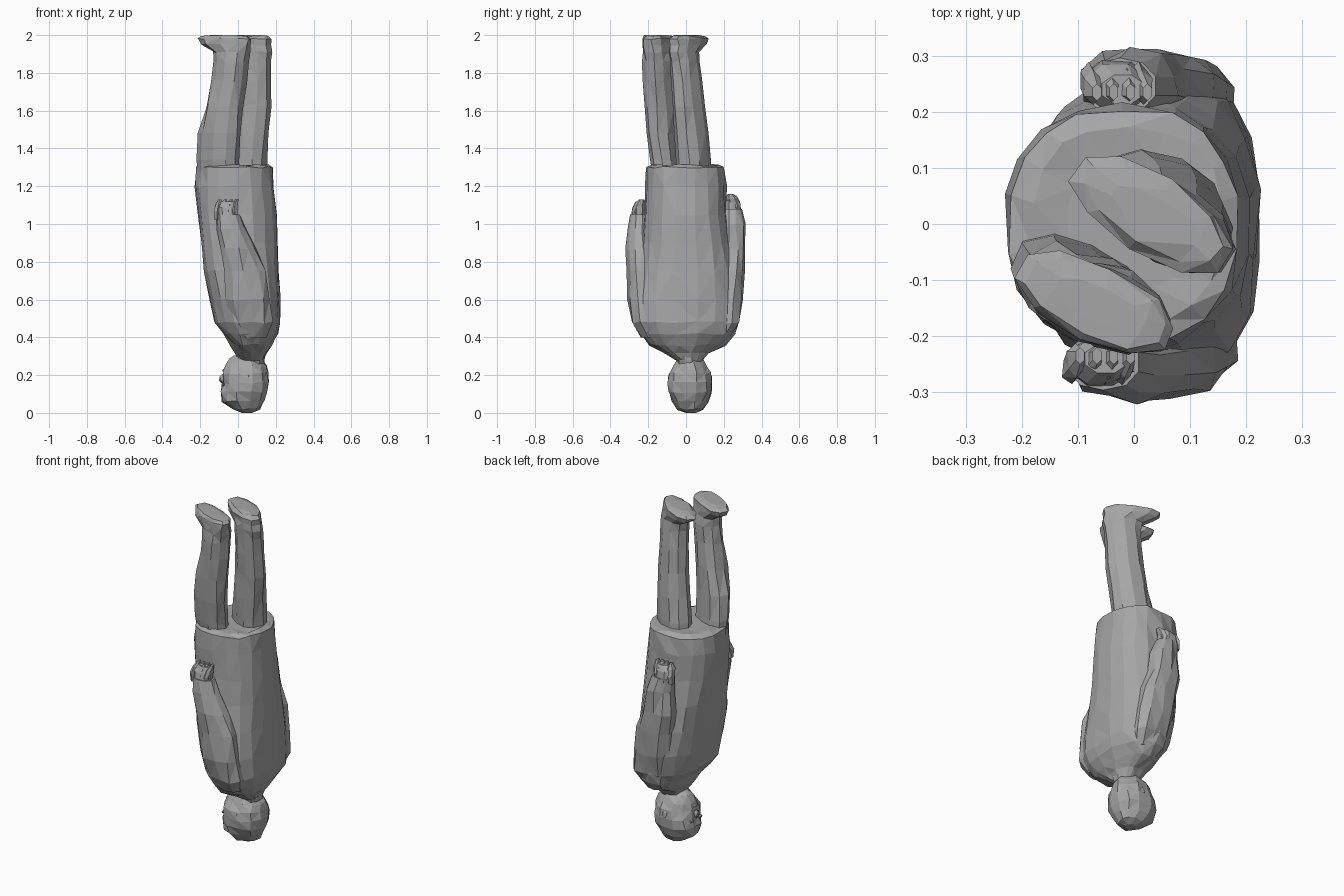
import bpy, bmesh, math, random
from mathutils import Vector
random.seed(4)

grey = bpy.data.materials.new("dark grey")
grey.diffuse_color = (0.38, 0.38, 0.38, 1)


def finish(name, bm):
    """Turn a bmesh into a named flat-shaded object."""
    bmesh.ops.recalc_face_normals(bm, faces=bm.faces)
    me = bpy.data.meshes.new(name)
    bm.to_mesh(me)
    bm.free()
    me.materials.append(grey)
    ob = bpy.data.objects.new(name, me)
    bpy.context.collection.objects.link(ob)


def loft(name, rings, n=12, power=2.0, jitter=0.004):
    """Skin oval rings (x, y, z, rx, ry, turn in degrees) and cap both ends."""
    bm = bmesh.new()
    loops = []
    for i, (x, y, z, rx, ry, turn) in enumerate(rings):
        t = math.radians(turn)
        loop = []
        for k in range(n):
            a = 2 * math.pi * (k + 0.5) / n
            c, s = math.cos(a), math.sin(a)
            u = rx * math.copysign(abs(c) ** (2 / power), c)
            v = ry * math.copysign(abs(s) ** (2 / power), s)
            j = jitter if 0 < i < len(rings) - 1 else 0
            loop.append(bm.verts.new((
                x + u * math.cos(t) - v * math.sin(t) + random.uniform(-j, j),
                y + u * math.sin(t) + v * math.cos(t) + random.uniform(-j, j),
                min(2.0, z + random.uniform(-j, j)))))
        loops.append(loop)
    for a, b in zip(loops, loops[1:]):
        for k in range(n):
            m = (k + 1) % n
            bm.faces.new((a[k], a[m], b[m], b[k]))
    bm.faces.new(loops[0][::-1])
    bm.faces.new(loops[-1])
    bmesh.ops.triangulate(bm, faces=[f for f in bm.faces if len(f.verts) == 4])
    finish(name, bm)


def box_rings(rows):
    """Turn (z, x0, x1, y0, y1) extents into rings."""
    return [((a + b) / 2, (c + d) / 2, z, (b - a) / 2, (d - c) / 2, 0)
            for z, a, b, c, d in rows]


def blob(name, loc, scale):
    """Small faceted ellipsoid."""
    bm = bmesh.new()
    bmesh.ops.create_icosphere(bm, subdivisions=1, radius=1)
    for v in bm.verts:
        v.co = Vector(loc) + Vector([p * s for p, s in zip(v.co, scale)])
    finish(name, bm)


# Coat, shoulders at the bottom and hem at the top with a shallow cap
loft("coat", box_rings([
    (0.27, 0.01, 0.13, -0.04, 0.08),
    (0.32, -0.02, 0.15, -0.11, 0.12),
    (0.36, -0.04, 0.175, -0.20, 0.21),
    (0.42, -0.08, 0.21, -0.25, 0.255),
    (0.48, -0.125, 0.23, -0.275, 0.275),
    (0.60, -0.155, 0.225, -0.28, 0.28),
    (0.75, -0.18, 0.215, -0.262, 0.265),
    (0.90, -0.20, 0.208, -0.238, 0.238),
    (1.05, -0.215, 0.203, -0.22, 0.215),
    (1.20, -0.228, 0.193, -0.215, 0.212),
    (1.30, -0.22, 0.186, -0.21, 0.205),
    (1.312, -0.18, 0.16, -0.18, 0.175),
    (1.31, -0.12, 0.10, -0.12, 0.12)]), 18, 2.4, 0.006)

# Neck and head
loft("neck", box_rings([
    (0.22, 0.0, 0.13, -0.04, 0.08), (0.28, 0.0, 0.14, -0.05, 0.08),
    (0.34, -0.01, 0.15, -0.07, 0.09)]), 10)
loft("head", box_rings([
    (0.0, 0.02, 0.075, 0.0, 0.055),
    (0.02, -0.03, 0.115, -0.045, 0.09),
    (0.06, -0.085, 0.145, -0.075, 0.118),
    (0.11, -0.10, 0.162, -0.093, 0.138),
    (0.16, -0.085, 0.167, -0.098, 0.143),
    (0.21, -0.08, 0.163, -0.093, 0.133),
    (0.25, -0.07, 0.15, -0.065, 0.11),
    (0.285, -0.05, 0.125, -0.04, 0.085),
    (0.305, -0.02, 0.06, -0.01, 0.05)]), 12, 2.2, 0.006)

# Face and ears
blob("nose", (-0.083, 0.02, 0.18), (0.02, 0.017, 0.025))
blob("lips", (-0.072, 0.02, 0.225), (0.012, 0.032, 0.01))
for s in (-1, 1):
    blob("eye", (-0.08, 0.02 + s * 0.04, 0.15), (0.01, 0.018, 0.01))
    blob("ear", (0.05, 0.022 + s * 0.106, 0.18), (0.022, 0.012, 0.03))

# Sleeves tapering into hands with close-set fingers
for s, lift, shift in ((-1, 0, 0), (1, 0.03, 0.03)):
    loft("sleeve", [
        (0.085, s * 0.18, 0.40, 0.07, 0.06, 0),
        (0.075, s * 0.215, 0.48, 0.115, 0.070, 0),
        (0.055, s * 0.232, 0.60, 0.12, 0.072, 0),
        (0.035, s * 0.24, 0.75, 0.115, 0.073, 0),
        (0.0, s * 0.247, 0.87, 0.10, 0.067, 0),
        (-0.035 + shift, s * 0.248, 0.97 + lift, 0.08, 0.06, 0),
        (-0.055 + shift, s * 0.246, 1.05 + lift, 0.066, 0.05, 0)], 10, 2.2, 0.009)
    loft("hand", [
        (-0.05 + shift, s * 0.248, 0.96 + lift, 0.055, 0.04, 0),
        (-0.06 + shift, s * 0.248, 1.04 + lift, 0.064, 0.046, 0),
        (-0.06 + shift, s * 0.243, 1.09 + lift, 0.06, 0.042, 0),
        (-0.05 + shift, s * 0.24, 1.12 + lift, 0.04, 0.028, 0)], 8)
    for k in range(4):
        x = -0.112 + k * 0.03 + shift
        loft("finger", [
            (x, s * 0.258, 1.02 + lift, 0.015, 0.022, 0),
            (x, s * 0.258, 1.07 + lift, 0.017, 0.03, 0),
            (x + 0.008, s * 0.245, 1.105 + lift, 0.017, 0.03, 0),
            (x + 0.016, s * 0.235, 1.13 + lift, 0.009, 0.015, 0)], 6, 2, 0.003)

# Bare legs rising from the hem, ending in rounded soles at the top
loft("left_leg", [
    (0.04, 0.045, 1.22, 0.115, 0.08, -28), (0.045, 0.042, 1.34, 0.115, 0.082, -28),
    (0.062, 0.028, 1.48, 0.108, 0.08, -28), (0.073, 0.015, 1.62, 0.104, 0.077, -28),
    (0.077, 0.003, 1.76, 0.102, 0.073, -28), (0.078, -0.006, 1.86, 0.104, 0.07, -30),
    (0.075, -0.008, 1.91, 0.11, 0.067, -31), (0.04, 0.012, 1.95, 0.147, 0.068, -31),
    (0.03, 0.018, 1.98, 0.163, 0.07, -31), (0.034, 0.017, 1.995, 0.14, 0.056, -31),
    (0.04, 0.015, 2.0, 0.09, 0.03, -31)], 10, 2.2, 0.005)
loft("right_leg", [
    (-0.10, -0.09, 1.22, 0.115, 0.068, -25), (-0.105, -0.105, 1.34, 0.118, 0.074, -25),
    (-0.098, -0.122, 1.48, 0.115, 0.077, -25), (-0.072, -0.136, 1.62, 0.102, 0.077, -25),
    (-0.048, -0.147, 1.76, 0.095, 0.076, -25), (-0.036, -0.15, 1.86, 0.094, 0.072, -25),
    (-0.034, -0.153, 1.91, 0.10, 0.069, -26), (-0.066, -0.142, 1.95, 0.14, 0.069, -26),
    (-0.07, -0.14, 1.98, 0.156, 0.07, -26), (-0.067, -0.141, 1.995, 0.135, 0.056, -26),
    (-0.06, -0.144, 2.0, 0.09, 0.03, -26)], 10, 2.2, 0.005)
